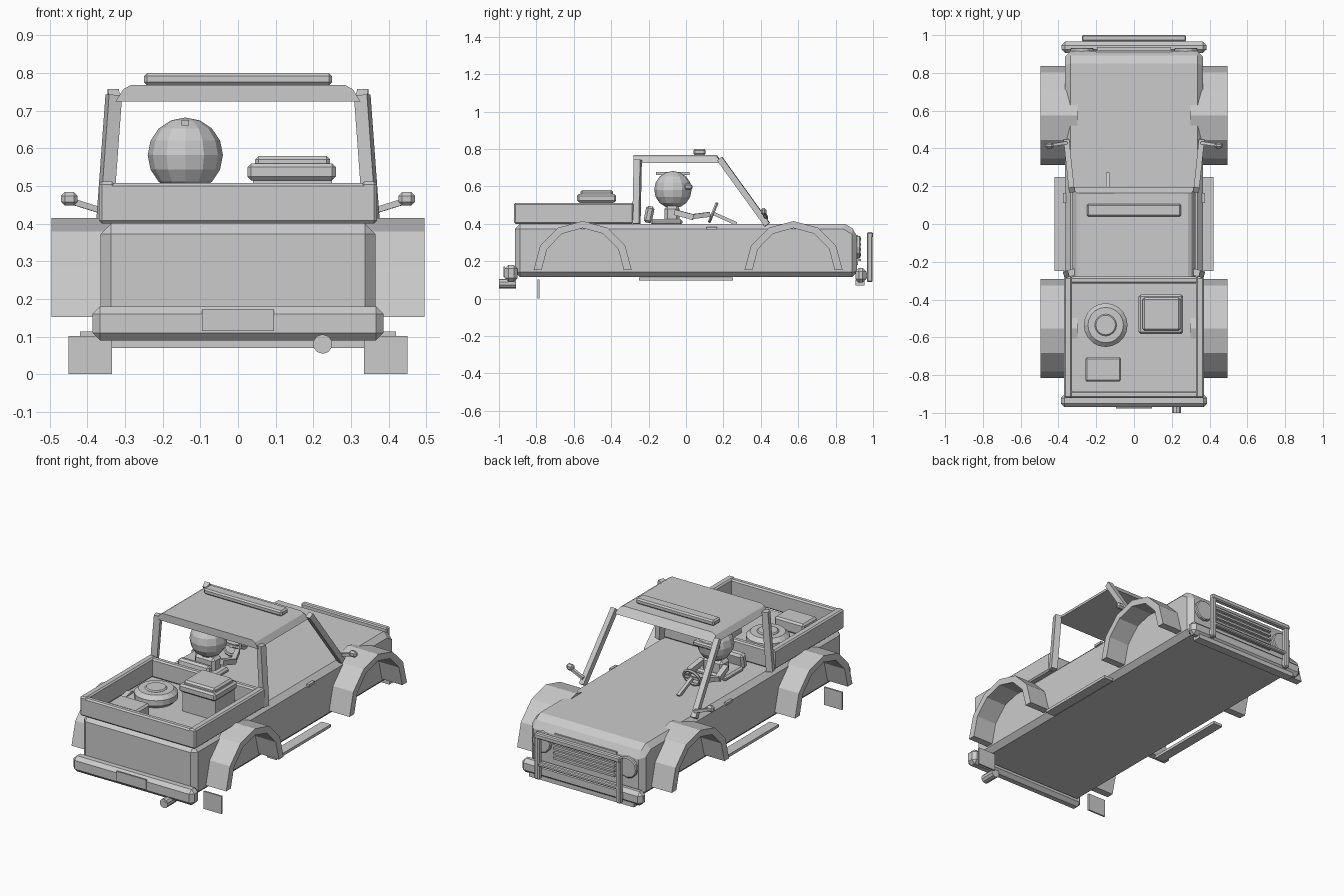
import bpy, bmesh, math
from mathutils import Vector, Matrix

if "Cube" in bpy.data.objects:
    bpy.data.objects.remove(bpy.data.objects["Cube"], do_unlink=True)

grey = bpy.data.materials.new("plain_grey")
grey.use_nodes = True
COLOUR = (0.6, 0.6, 0.6, 1)
grey.diffuse_color = COLOUR
grey.node_tree.nodes["Principled BSDF"].inputs["Base Color"].default_value = COLOUR


def finish(name, bm, bevel=0.0):
    bmesh.ops.recalc_face_normals(bm, faces=bm.faces)
    mesh = bpy.data.meshes.new(name)
    bm.to_mesh(mesh)
    bm.free()
    mesh.materials.append(grey)
    ob = bpy.data.objects.new(name, mesh)
    bpy.context.collection.objects.link(ob)
    if bevel:
        mod = ob.modifiers.new("Bevel", "BEVEL")
        mod.width = bevel
        mod.segments = 1
        mod.limit_method = "ANGLE"
        mod.angle_limit = math.radians(40)
    return ob


def box(name, x, y, z, bevel=0.0, tilt=0.0):
    """Box from (min, max) ranges, optionally tilted about its own x axis."""
    bm = bmesh.new()
    size = [r[1] - r[0] for r in (x, y, z)]
    centre = Vector([(r[0] + r[1]) / 2 for r in (x, y, z)])
    m = Matrix.Translation(centre) @ Matrix.Rotation(tilt, 4, "X") @ Matrix.Diagonal((*size, 1))
    bmesh.ops.create_cube(bm, size=1, matrix=m)
    return finish(name, bm, bevel)


def prism(name, profile, x0, x1, bevel=0.0):
    """Extrude a (y, z) profile from x0 to x1."""
    bm = bmesh.new()
    face = bm.faces.new([bm.verts.new((x0, y, z)) for y, z in profile])
    new = bmesh.ops.extrude_face_region(bm, geom=[face])["geom"]
    verts = [v for v in new if isinstance(v, bmesh.types.BMVert)]
    bmesh.ops.translate(bm, verts=verts, vec=(x1 - x0, 0, 0))
    return finish(name, bm, bevel)


def beam(name, a, b, w, d, bevel=0.0):
    """Square-section bar between two points."""
    a, b = Vector(a), Vector(b)
    bm = bmesh.new()
    turn = (b - a).to_track_quat("Z", "Y").to_matrix().to_4x4()
    m = Matrix.Translation((a + b) / 2) @ turn @ Matrix.Diagonal((w, d, (b - a).length, 1))
    bmesh.ops.create_cube(bm, size=1, matrix=m)
    return finish(name, bm, bevel)


def cylinder(name, centre, r, depth, axis="Z", sides=16, bevel=0.0):
    bm = bmesh.new()
    turn = Matrix.Rotation(math.pi / 2, 4, "X") if axis == "Y" else Matrix.Identity(4)
    bmesh.ops.create_cone(bm, cap_ends=True, segments=sides, radius1=r, radius2=r,
                          depth=depth, matrix=Matrix.Translation(centre) @ turn)
    return finish(name, bm, bevel)


# Main body
prism("body", [(-.915, .115), (.915, .115), (.915, .36), (.85, .4), (-.915, .4)],
      -.365, .365, .028)

# Cargo bed walls
box("tailgate", (-.37, .37), (-.92, -.885), (.4, .508), .008)
box("bed_front_wall", (-.37, .37), (-.315, -.28), (.4, .508), .008)

# Roof and light bar
bm = bmesh.new()
section = [(-.325, .725), (.325, .725), (.305, .757), (.285, .768), (-.285, .768), (-.305, .757)]
roof_face = bm.faces.new([bm.verts.new((x, -.28, z)) for x, z in section])
out = bmesh.ops.extrude_face_region(bm, geom=[roof_face])["geom"]
for v in out:
    if isinstance(v, bmesh.types.BMVert):
        v.co.y = .165 if v.co.z > .75 else .195
finish("roof", bm)
box("roof_light_bar", (-.25, .25), (.04, .105), (.768, .8), .008)

# Paired parts
for s, side in ((1, "left"), (-1, "right")):
    def span(a, b):
        return tuple(sorted((s * a, s * b)))

    box(side + "_bed_wall", span(.327, .37), (-.92, -.28), (.4, .512), .008)

    # Wheel arches
    for end, cy in (("front", .575), ("rear", -.5525)):
        angles = [math.pi * i / 6 for i in range(7)]
        ring = [(cy + .2625 * math.cos(t), .152 + .2625 * math.sin(t)) for t in angles]
        ring += [(cy + .22 * math.cos(t), .152 + .225 * math.sin(t)) for t in reversed(angles)]
        prism(f"{side}_{end}_wheel_arch", ring, s * .3, s * .495)

    # Cab pillars
    beam(side + "_front_pillar", (s * .33, .18, .748), (s * .357, .435, .395), .03, .032)
    beam(side + "_rear_pillar", (s * .33, -.258, .742), (s * .355, -.265, .4), .036, .036)

    # Side step, mud flap, handle
    box(side + "_side_step", span(.36, .42), (-.25, .25), (.097, .113))
    box(side + "_mud_flap", span(.335, .45), (-.793, -.783), (0, .102))
    box(side + "_door_handle", span(.36, .376), (.11, .165), (.369, .383))

    # Mirror
    beam(side + "_mirror_arm", (s * .355, .43, .432), (s * .435, .418, .457), .016, .016)
    box(side + "_mirror", span(.426, .47), (.4, .43), (.448, .484), .01)

    # Headlight and front guard upright
    cylinder(side + "_headlight", (s * .275, .918, .275), .06, .03, "Y", 12, .005)
    box(side + "_guard_upright", span(.245, .275), (.967, .997), (.088, .355), .006)
    box(side + "_guard_bracket", span(.248, .272), (.92, .985), (.11, .135))

# Front guard cross bars and grille slats
box("guard_top_bar", (-.275, .275), (.967, 1), (.325, .355), .006)
box("guard_low_bar", (-.275, .275), (.97, .995), (.165, .185), .005)
box("grille_panel", (-.2, .2), (.91, .92), (.18, .34))
for i in range(5):
    z = .2 + i * .028
    box(f"grille_slat_{i + 1}", (-.195, .195), (.915, .936), (z, z + .012))

# Bumpers, number plate and exhaust
box("front_bumper", (-.385, .385), (.905, .965), (.085, .165), .02)
box("front_skid_plate", (-.335, .335), (.905, .955), (.07, .1))
box("rear_bumper", (-.387, .387), (-.97, -.9), (.09, .18), .02)
box("number_plate", (-.095, .095), (-.977, -.969), (.115, .173))
cylinder("exhaust_pipe", (.225, -.955, .08), .026, .09, "Y", 10)
cylinder("exhaust_tip", (.225, -.999, .08), .016, .004, "Y", 10)

# Cargo
box("crate", (.04, .25), (-.565, -.39), (.4, .545))
box("crate_lid", (.025, .26), (-.582, -.373), (.515, .56), .01)
box("crate_lid_top", (.045, .245), (-.565, -.39), (.55, .58), .01)
box("small_box", (-.258, -.068), (-.835, -.705), (.4, .47), .01)
cylinder("spare_tyre", (-.15, -.535, .435), .116, .075, "Z", 20, .022)
cylinder("spare_hub", (-.15, -.535, .44), .058, .08, "Z", 16, .006)

# Driver
DX = -.14
bm = bmesh.new()
bmesh.ops.create_uvsphere(bm, u_segments=12, v_segments=8, radius=.1,
                          matrix=Matrix.Translation((DX, -.07, .582)))
finish("helmet", bm)
box("helmet_crest", (DX - .01, DX + .01), (-.16, .02), (.661, .676))
box("goggles", (DX - .075, DX + .075), (-.01, .035), (.583, .612), .008)
box("driver_torso", (DX - .065, DX + .065), (-.115, -.035), (.4, .495), .015)
for s, side in ((1, "left"), (-1, "right")):
    beam(side + "_upper_arm", (DX + s * .075, -.06, .462), (DX + s * .09, .04, .435), .03, .03)
    beam(side + "_forearm", (DX + s * .09, .03, .438), (DX + s * .05, .125, .45), .026, .026)

# Seat and steering
box("seat_back", (DX - .1, DX + .1), (-.22, -.175), (.405, .495), .012, -.2)
box("seat_cushion", (DX - .1, DX + .1), (-.19, -.02), (.395, .425), .01)
bpy.ops.mesh.primitive_torus_add(major_segments=12, minor_segments=6, major_radius=.05,
                                 minor_radius=.009, location=(DX, .145, .46),
                                 rotation=(math.radians(68), 0, 0))
wheel = bpy.context.object
wheel.name = "steering_wheel"
wheel.data.materials.append(grey)
beam("steering_spoke", (DX - .05, .145, .46), (DX + .05, .145, .46), .01, .014)
beam("steering_column", (DX, .14, .458), (DX, .27, .4), .018, .018)
